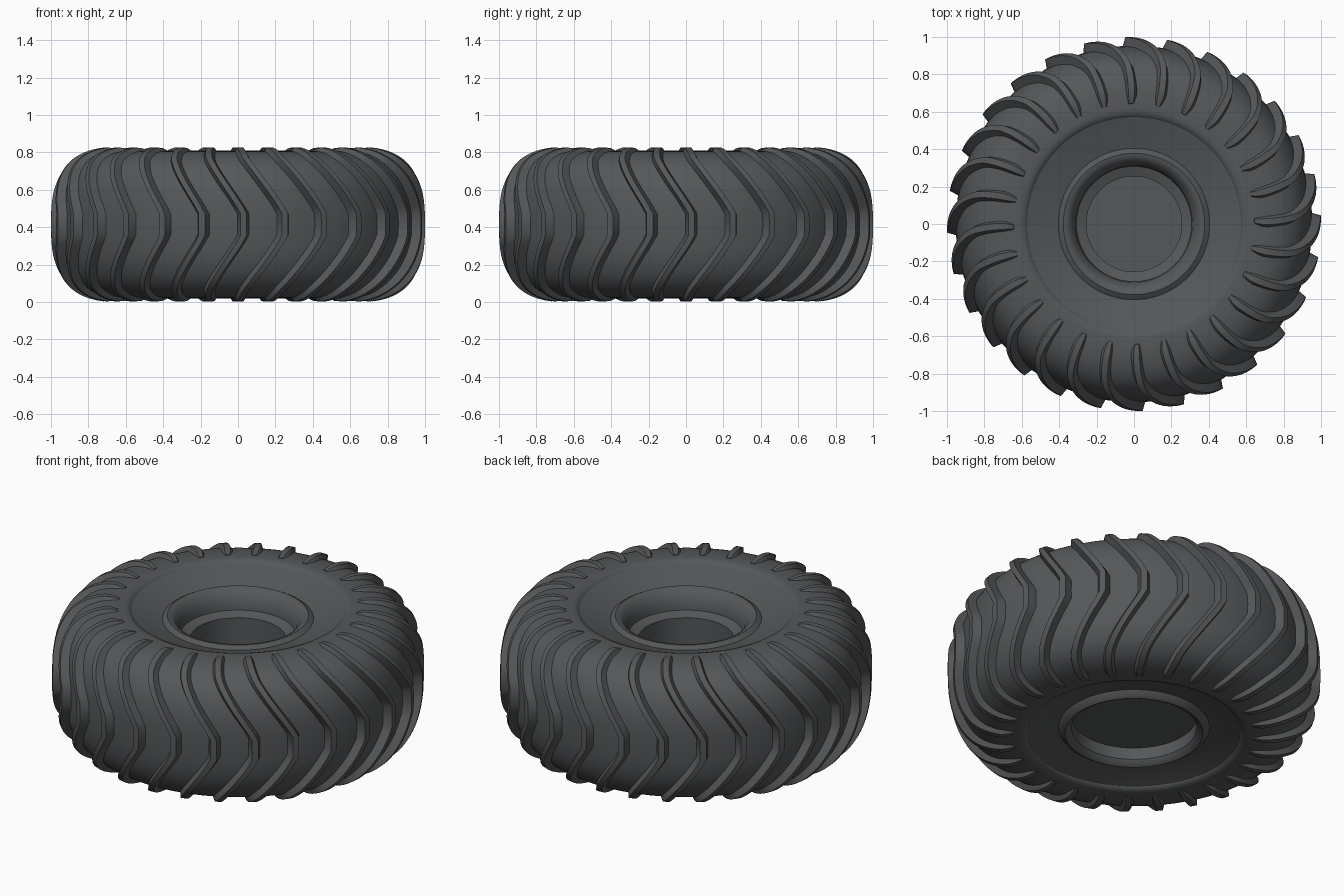
import bpy, bmesh
from math import sin, cos, radians, copysign, pi

if "Cube" in bpy.data.objects:
    bpy.data.objects.remove(bpy.data.objects["Cube"])

MID, N_LUGS, SEG = 0.415, 28, 84

rubber = bpy.data.materials.new("dark_rubber")
rubber.diffuse_color = (0.09, 0.095, 0.1, 1)
rubber.use_nodes = True
rubber.node_tree.nodes["Principled BSDF"].inputs["Base Color"].default_value = rubber.diffuse_color


def finish(name, bm, angle=32):
    bmesh.ops.recalc_face_normals(bm, faces=bm.faces[:])
    me = bpy.data.meshes.new(name)
    bm.to_mesh(me)
    bm.free()
    ob = bpy.data.objects.new(name, me)
    bpy.context.collection.objects.link(ob)
    me.materials.append(rubber)
    bpy.ops.object.select_all(action='DESELECT')
    bpy.context.view_layer.objects.active = ob
    ob.select_set(True)
    bpy.ops.object.shade_smooth_by_angle(angle=radians(angle))
    return ob


def lathe(name, profile):
    """Revolve an (r, z) profile round z; r = 0 ends close on the axis."""
    bm = bmesh.new()
    rings = []
    for r, z in profile:
        if r == 0:
            rings.append([bm.verts.new((0, 0, z))] * SEG)
        else:
            rings.append([bm.verts.new((r * cos(2 * pi * i / SEG), r * sin(2 * pi * i / SEG), z))
                          for i in range(SEG)])
    for a, b in zip(rings, rings[1:]):
        for i in range(SEG):
            j = (i + 1) % SEG
            bm.faces.new(dict.fromkeys((a[i], a[j], b[j], b[i])))
    return finish(name, bm)


def bulge(t, a, b, p=0.74):
    """Rounded-square tyre section, t from -90 (bottom) to 90 (top) degrees."""
    t = radians(t)
    return (0.62 + a * max(cos(t), 0) ** p,
            MID + b * copysign(abs(sin(t)) ** p, t))


# Tyre carcass with the dished wheel and hub in one revolved section
carcass = [bulge(-90 + 180 * i / 32, 0.333, 0.395) for i in range(33)]
upper = [(0.60, 0.808), (0.58, 0.80), (0.572, 0.79), (0.50, 0.765), (0.405, 0.735),
         (0.392, 0.745), (0.378, 0.753), (0.36, 0.75), (0.338, 0.735), (0.325, 0.71),
         (0.312, 0.69), (0.308, 0.64), (0.255, 0.62), (0.255, 0.21), (0, 0.21)]
lower = [(0, 0.14), (0.335, 0.14), (0.335, 0.07), (0.35, 0.05), (0.37, 0.04),
         (0.388, 0.05), (0.405, 0.075), (0.50, 0.06), (0.572, 0.04), (0.58, 0.03), (0.60, 0.022)]
lathe("tyre_and_wheel", lower + carcass + upper)


# Chevron lugs swept over the tread, repeated round the tyre
def swing(z):
    d = abs(z - MID)
    u = min(max((d - 0.06) / 0.30, 0), 1)
    return radians(-(12 * u ** 1.1 + max(d - 0.36, 0) * 30))


bm = bmesh.new()
STEPS = 44
for k in range(N_LUGS):
    base_angle = radians(-88.3) + 2 * pi * k / N_LUGS
    rows = []
    for s in range(STEPS + 1):
        t = -88.5 + 177 * s / STEPS
        top, low = bulge(t, 0.38, 0.415), bulge(t, 0.318, 0.382)
        fade = min(1, (90 - abs(t)) / 7)
        top = [l + (h - l) * (0.35 + 0.65 * fade) for h, l in zip(top, low)]
        ang = base_angle + swing(top[1])
        row = []
        for (r, z), w in ((low, -0.036), (top, -0.017), (top, 0.017), (low, 0.036)):
            a = ang + w * (0.5 + 0.5 * fade) / r
            row.append(bm.verts.new((r * cos(a), r * sin(a), z)))
        rows.append(row)
    for a, b in zip(rows, rows[1:]):
        for i in range(4):
            j = (i + 1) % 4
            bm.faces.new((a[i], a[j], b[j], b[i]))
    bm.faces.new(rows[0])
    bm.faces.new(rows[-1])
finish("tread_lugs", bm)
